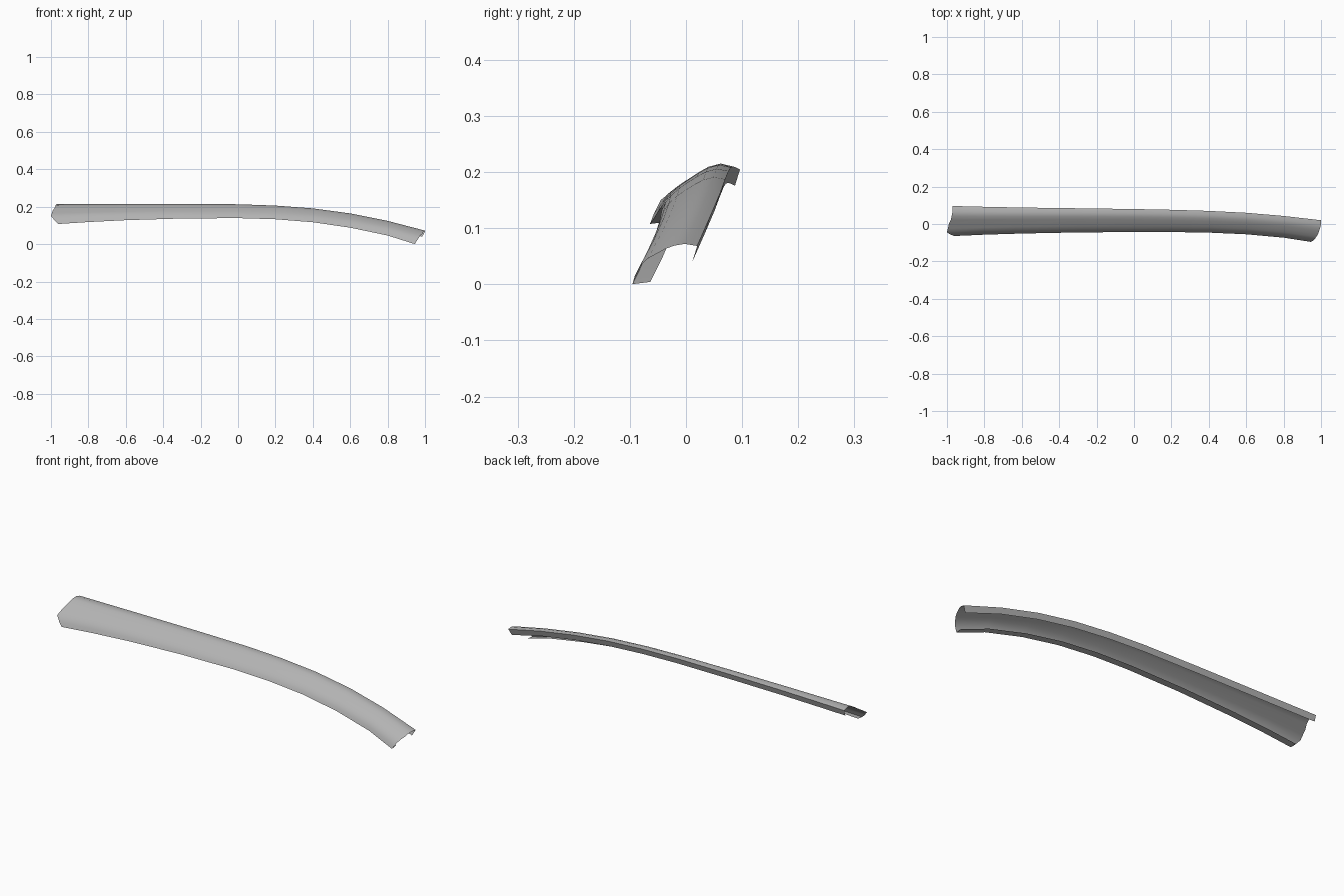
import bpy, bmesh

if "Cube" in bpy.data.objects:
    bpy.data.objects.remove(bpy.data.objects["Cube"])

# Outline of the strip along x: bottom z, top z, front y, back y
STATIONS = [
    (-1.0, 0.105, 0.213, -0.066, 0.097),
    (-0.8, 0.118, 0.214, -0.057, 0.092),
    (-0.6, 0.128, 0.215, -0.051, 0.088),
    (-0.3, 0.137, 0.215, -0.045, 0.084),
    (0.0, 0.139, 0.213, -0.043, 0.080),
    (0.2, 0.133, 0.206, -0.043, 0.076),
    (0.4, 0.117, 0.191, -0.046, 0.070),
    (0.6, 0.088, 0.164, -0.055, 0.060),
    (0.8, 0.046, 0.124, -0.073, 0.043),
    (1.0, -0.017, 0.072, -0.104, 0.020),
]
# Cross-section of the outer face:
# y fraction, z fraction at left / middle / right, left end x, right end x
PROFILE = [
    (0.00, 0.00, 0.00, 0.00, -0.96, 0.945),
    (0.05, 0.19, 0.15, 0.22, -0.98, 0.955),
    (0.13, 0.42, 0.31, 0.44, -1.00, 0.965),
    (0.26, 0.56, 0.50, 0.63, -0.995, 0.975),
    (0.40, 0.69, 0.66, 0.76, -0.99, 0.985),
    (0.53, 0.83, 0.80, 0.87, -0.98, 0.99),
    (0.66, 0.95, 0.92, 0.95, -0.975, 0.995),
    (0.82, 1.00, 1.00, 1.00, -0.97, 1.00),
    (1.00, 0.92, 0.94, 0.96, -0.97, 1.00),
]
LOWER_LIP = (0.032, 0.004)
UPPER_LIP = (-0.009, -0.029)


def outline(x):
    for a, b in zip(STATIONS, STATIONS[1:]):
        if x <= b[0]:
            t = (x - a[0]) / (b[0] - a[0])
            return [p + (q - p) * t for p, q in zip(a[1:], b[1:])]


def face_point(x, fy, fl, fm, fr):
    z0, z1, y0, y1 = outline(x)
    fz = fm + ((fl if x < 0 else fr) - fm) * abs(x)
    return x, y0 + (y1 - y0) * fy, z0 + (z1 - z0) * fz


bm = bmesh.new()
rows = []
last = len(STATIONS) - 1
for i, station in enumerate(STATIONS):
    ring = []
    for fy, fl, fm, fr, left, right in PROFILE:
        x = left if i == 0 else right if i == last else station[0]
        ring.append(face_point(x, fy, fl, fm, fr))
    # folded-in lips along both long edges
    lo, hi = ring[0], ring[-1]
    dx = -0.015 if i == last else 0
    ring.insert(0, (lo[0], lo[1] + LOWER_LIP[0], lo[2] + LOWER_LIP[1]))
    ring.append((hi[0] + dx, hi[1] + UPPER_LIP[0], hi[2] + UPPER_LIP[1]))
    rows.append([bm.verts.new(p) for p in ring])

for a, b in zip(rows, rows[1:]):
    for j in range(len(a) - 1):
        bm.faces.new((a[j], b[j], b[j + 1], a[j + 1]))

mesh = bpy.data.meshes.new("curved_trim_strip")
bm.to_mesh(mesh)
bm.free()

# darker grey finish
grey = bpy.data.materials.new("dark_grey")
grey.diffuse_color = (0.45, 0.45, 0.45, 1)
grey.use_nodes = True
grey.node_tree.nodes["Principled BSDF"].inputs["Base Color"].default_value = grey.diffuse_color
mesh.materials.append(grey)

strip = bpy.data.objects.new("curved_trim_strip", mesh)
bpy.context.collection.objects.link(strip)
bpy.context.view_layer.objects.active = strip
strip.select_set(True)
bpy.ops.object.shade_smooth_by_angle(angle=0.6)
